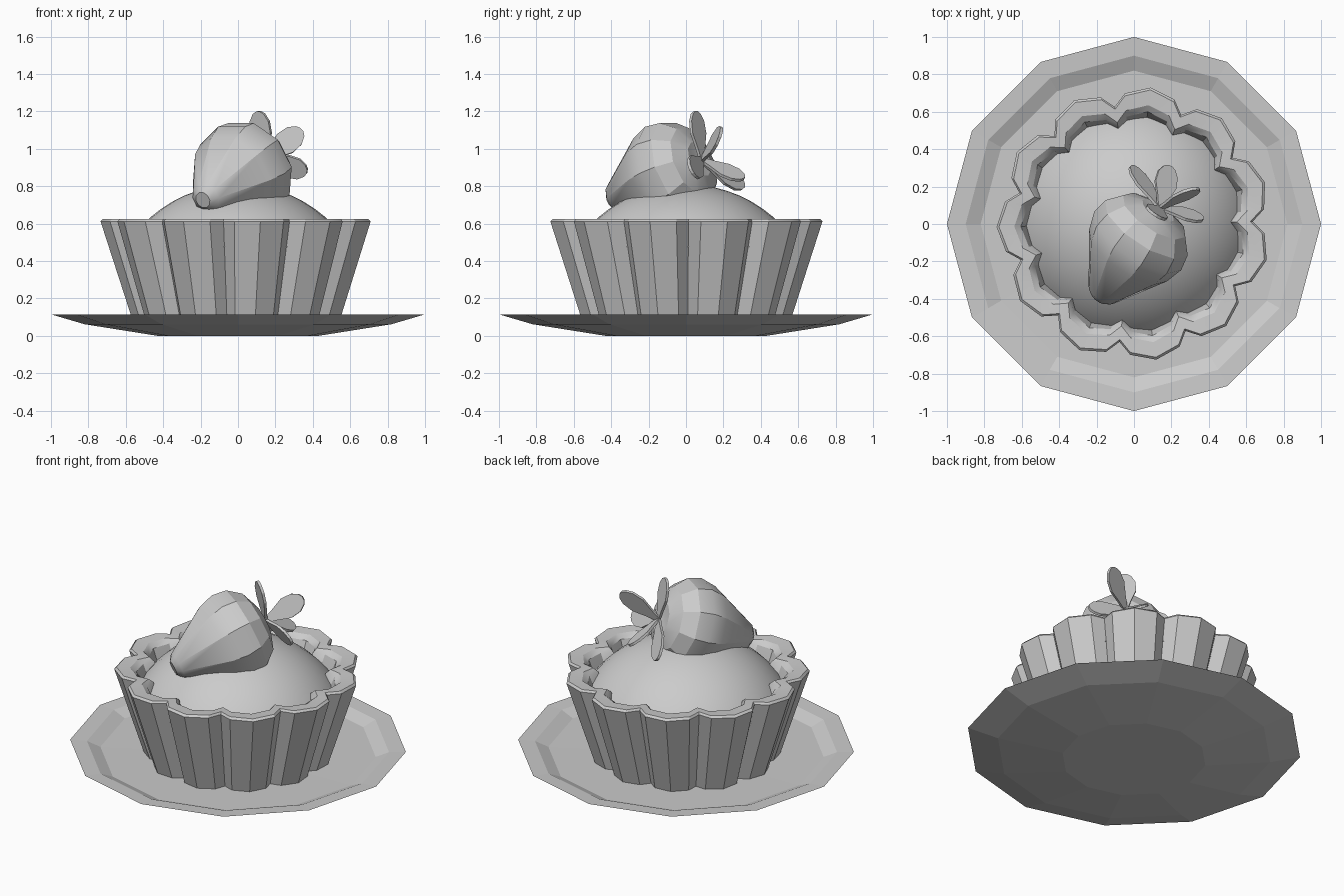
import bpy, bmesh, math
from mathutils import Vector

old = bpy.data.objects.get("Cube")
if old:
    bpy.data.objects.remove(old, do_unlink=True)

grey = bpy.data.materials.new("plain_grey")
grey.use_nodes = True
COLOUR = (0.6, 0.6, 0.6, 1)
grey.diffuse_color = COLOUR
grey.node_tree.nodes["Principled BSDF"].inputs["Base Color"].default_value = COLOUR


def finish(name, bm, smooth=None):
    bmesh.ops.recalc_face_normals(bm, faces=bm.faces)
    mesh = bpy.data.meshes.new(name)
    bm.to_mesh(mesh)
    bm.free()
    mesh.materials.append(grey)
    obj = bpy.data.objects.new(name, mesh)
    bpy.context.collection.objects.link(obj)
    if smooth:
        bpy.ops.object.select_all(action="DESELECT")
        obj.select_set(True)
        bpy.context.view_layer.objects.active = obj
        bpy.ops.object.shade_smooth_by_angle(angle=math.radians(smooth))
    return obj


def loft(name, rings, smooth=None):
    """Skin a stack of point loops and cap both ends."""
    bm = bmesh.new()
    loops = [[bm.verts.new(p) for p in ring] for ring in rings]
    for a, b in zip(loops, loops[1:]):
        for i in range(len(a)):
            j = (i + 1) % len(a)
            bm.faces.new((a[i], a[j], b[j], b[i]))
    bm.faces.new(loops[0][::-1])
    bm.faces.new(loops[-1])
    return finish(name, bm, smooth)


def circle(r, z, n):
    return [(r * math.cos(math.tau * i / n), r * math.sin(math.tau * i / n), z) for i in range(n)]


# Twelve-sided plate with a stepped top
plate = [(0.43, 0), (0.82, 0.062), (1, 0.115), (0.9, 0.11), (0.82, 0.075), (0.3, 0.07)]
loft("plate", [circle(r, z, 12) for r, z in plate])

# Fluted pastry case: each of eleven lobes has a notch, two shoulders and a peak
LOBES = 11
FLUTE = [(-16.36, -0.1), (-11, -0.035), (0, 0), (11, -0.035)]


def fluted(r, z, depth=1):
    ring = []
    for k in range(LOBES):
        for turn, inset in FLUTE:
            a = math.radians(83 + 360 * k / LOBES + turn)
            rad = r + inset * depth
            ring.append((rad * math.cos(a), rad * math.sin(a), z))
    return ring


case = [(0.56, 0.072, 0.8), (0.735, 0.612, 1), (0.722, 0.625, 1), (0.64, 0.62, 0.9),
        (0.605, 0.595, 0.85), (0.57, 0.5, 0.8), (0.55, 0.42, 0.7)]
loft("pastry_case", [fluted(*row) for row in case], 30)

# Domed filling
R, base = 0.71, 0.1
dome = []
for i in range(11):
    a = math.radians(58 - 5.7 * i)
    dome.append(circle(R * math.sin(a), base + R * math.cos(a), 32))
loft("filling", dome, 40)

# Tilted strawberry, turned about its own axis
axis = Vector((0.52, 0.775, 0.36)).normalized()
side = axis.cross(Vector((0, 0, 1))).normalized()
up = side.cross(axis)
middle = Vector((0.02, -0.09, 0.87))


def berry_ring(t, r, n=10):
    angles = [math.tau * i / n for i in range(n)]
    return [middle + axis * t + (side * math.cos(a) + up * math.sin(a)) * r for a in angles]


berry = [(-0.4, 0.045), (-0.37, 0.085), (-0.1, 0.25), (0, 0.28), (0.09, 0.265),
         (0.17, 0.2), (0.21, 0.1), (0.2, 0.03)]
loft("strawberry", [berry_ring(t, r) for t, r in berry], 25)

# Thin oval leaves fanned round the stem end
root = Vector((0.14, 0.085, 0.94))
tips = [(0.11, 0.05, 1.2), (0.34, 0.19, 1.1), (0.37, 0.03, 0.88), (0.19, 0.31, 0.84), (-0.01, 0.31, 0.8)]
for k, tip in enumerate(tips):
    along = Vector(tip) - root
    across = axis.cross(along).normalized()
    normal = along.cross(across).normalized()
    outline = [(0, 0.015), (0.25, 0.035), (0.55, 0.065), (0.8, 0.06), (0.95, 0.035), (1, 0.012)]
    flat = [root + along * t + across * w for t, w in outline]
    flat += [root + along * t - across * w for t, w in reversed(outline)]
    loft(f"leaf_{k + 1}", [[p - normal * 0.008 for p in flat], [p + normal * 0.008 for p in flat]])
